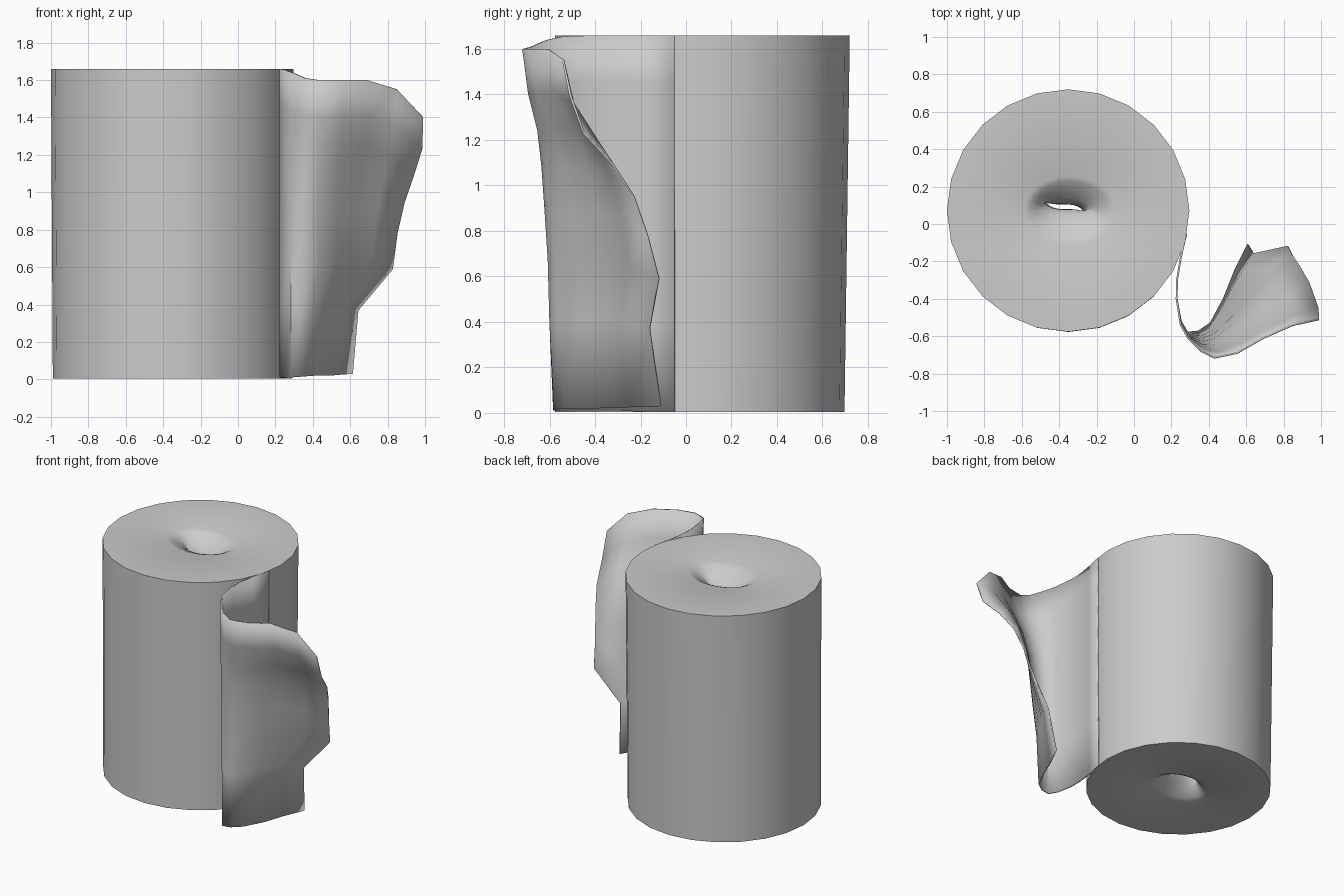
import bpy, bmesh, math
from mathutils import Vector

if "Cube" in bpy.data.objects:
    bpy.data.objects.remove(bpy.data.objects["Cube"])


def make_object(name, bm, angle):
    bmesh.ops.recalc_face_normals(bm, faces=bm.faces)
    me = bpy.data.meshes.new(name)
    bm.to_mesh(me)
    bm.free()
    ob = bpy.data.objects.new(name, me)
    bpy.context.collection.objects.link(ob)
    bpy.ops.object.select_all(action='DESELECT')
    ob.select_set(True)
    bpy.context.view_layer.objects.active = ob
    bpy.ops.object.shade_smooth_by_angle(angle=math.radians(angle))
    return ob


# Paper roll: outer wall, flat ends, and a pinched-in core running through
SEG = 24


def ring(bm, cx, cy, rx, ry, z, bend=0.0):
    verts = []
    for k in range(SEG):
        a = 2 * math.pi * k / SEG
        c, s = math.cos(a), math.sin(a)
        verts.append(bm.verts.new((cx + rx * c, cy + ry * s + bend * c * c * c, z)))
    return verts


# centre x, centre y, radius x, radius y, depth below the end face
dent = [(-0.345, 0.07, 0.245, 0.185, 0.0),
        (-0.345, 0.073, 0.215, 0.155, 0.012),
        (-0.35, 0.083, 0.17, 0.10, 0.045),
        (-0.36, 0.09, 0.13, 0.05, 0.085),
        (-0.37, 0.092, 0.105, 0.014, 0.13)]
bm = bmesh.new()
Z0, Z1 = 0.005, 1.66
rings = [ring(bm, -0.35, 0.06, 0.64, 0.637, Z0),
         ring(bm, -0.352, 0.072, 0.648, 0.648, Z1)]
rings += [ring(bm, x, y, rx, ry, Z1 - d, -d * 0.15) for x, y, rx, ry, d in dent]
rings += [ring(bm, x, y, rx * 0.9, ry * 0.9, Z0 + d, -d * 0.15)
          for x, y, rx, ry, d in reversed(dent)]
for i, r in enumerate(rings):
    n = rings[(i + 1) % len(rings)]
    for k in range(SEG):
        m = (k + 1) % SEG
        bm.faces.new((r[k], r[m], n[m], n[k]))
make_object("paper_roll", bm, 40)

# Loose sheet: patch between a bottom path, a top path and a torn free edge
bottom = [(0.28, -0.05, 0.005), (0.25, -0.18, 0.005), (0.23, -0.30, 0.01),
          (0.228, -0.40, 0.01), (0.25, -0.52, 0.01), (0.285, -0.58, 0.01),
          (0.345, -0.575, 0.015), (0.41, -0.53, 0.02), (0.48, -0.40, 0.02),
          (0.54, -0.25, 0.025), (0.61, -0.11, 0.03)]
top = [(0.28, -0.05, 1.66), (0.25, -0.18, 1.66), (0.23, -0.30, 1.66),
       (0.228, -0.40, 1.66), (0.25, -0.54, 1.655), (0.29, -0.61, 1.64),
       (0.36, -0.68, 1.61), (0.43, -0.715, 1.60), (0.55, -0.69, 1.60),
       (0.69, -0.61, 1.60), (0.85, -0.54, 1.55), (0.99, -0.51, 1.40)]
bottom.insert(9, (0.51, -0.325, 0.022))
edge = [(0.61, -0.11, 0.03), (0.64, -0.16, 0.37), (0.825, -0.12, 0.59),
        (0.85, -0.17, 0.78), (0.89, -0.23, 0.95), (0.94, -0.32, 1.09),
        (0.985, -0.45, 1.23), (0.99, -0.51, 1.40)]
bottom, top, edge = ([Vector(p) for p in path] for path in (bottom, top, edge))

bm = bmesh.new()
last, fold = len(top) - 1, 5
grid = []
for e in edge:
    f = (e.z - edge[0].z) / (edge[-1].z - edge[0].z)
    shift = e - bottom[last].lerp(top[last], f)
    row = []
    for i in range(last + 1):
        w = max(0, (i - fold) / (last - fold)) ** 1.3
        row.append(bm.verts.new(bottom[i].lerp(top[i], f) + shift * w))
    grid.append(row)
for a, b in zip(grid, grid[1:]):
    for i in range(last):
        bm.faces.new((a[i], a[i + 1], b[i + 1], b[i]))
sheet = make_object("loose_sheet", bm, 50)
mod = sheet.modifiers.new("thickness", 'SOLIDIFY')
mod.thickness = 0.01
mod.offset = 0
